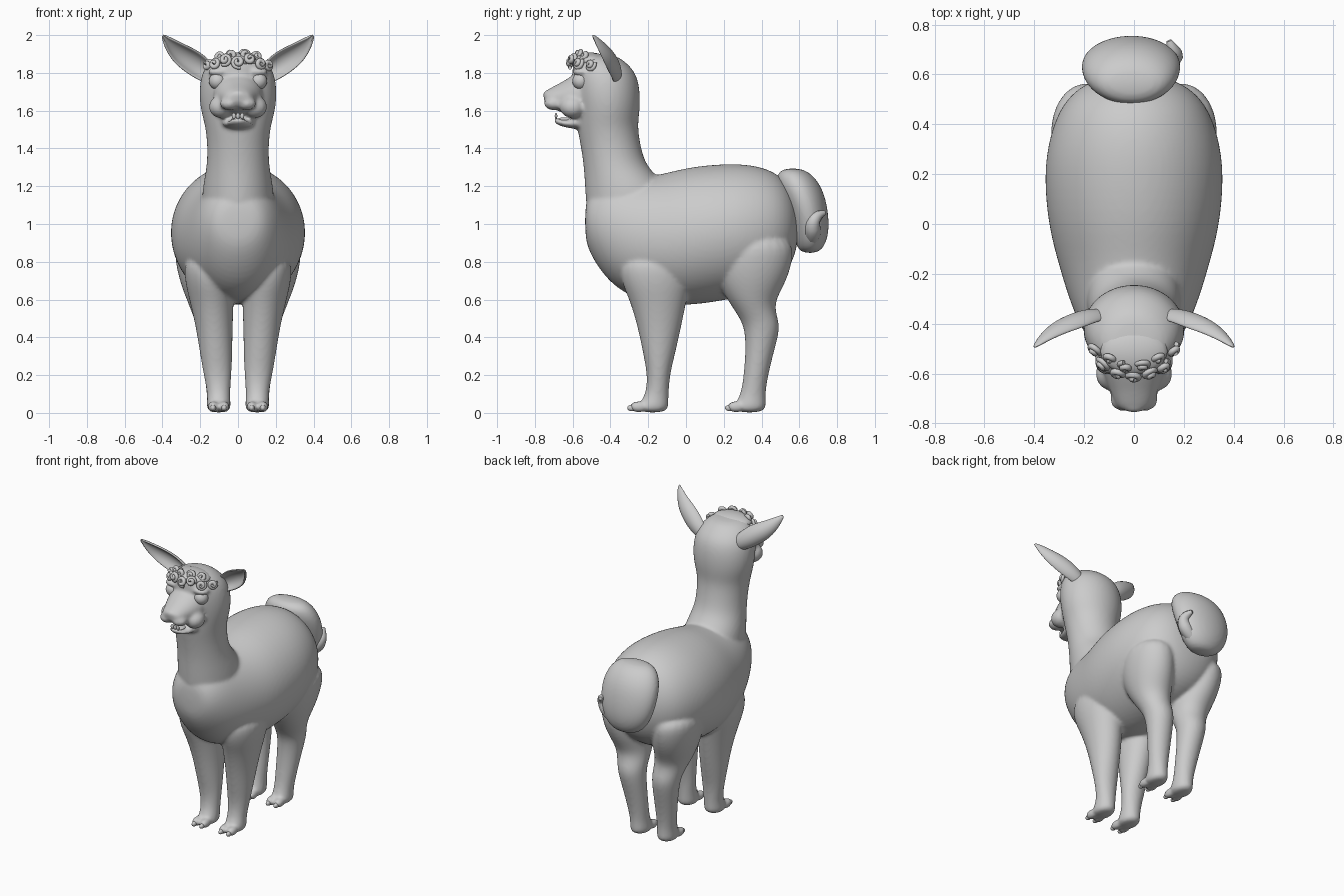
import bpy, bmesh, math
from mathutils import Vector

if "Cube" in bpy.data.objects:
    bpy.data.objects.remove(bpy.data.objects["Cube"])


def finish(name, bm):
    bmesh.ops.recalc_face_normals(bm, faces=bm.faces)
    me = bpy.data.meshes.new(name)
    bm.to_mesh(me)
    bm.free()
    for p in me.polygons:
        p.use_smooth = True
    ob = bpy.data.objects.new(name, me)
    bpy.context.collection.objects.link(ob)
    return ob


def loft(name, axis, rings, side=1, n=20):
    """Rings are (position on axis, low, high, centre x, half width)."""
    bm = bmesh.new()
    loops = []
    for t, lo, hi, xc, hw in rings:
        loop = []
        for k in range(n):
            a = math.tau * k / n
            x = side * xc + hw * math.cos(a)
            o = (lo + hi) / 2 + (hi - lo) / 2 * math.sin(a)
            loop.append(bm.verts.new((x, o, t) if axis == 'z' else (x, t, o)))
        loops.append(loop)
    for a, b in zip(loops, loops[1:]):
        for k in range(n):
            bm.faces.new((a[k], a[(k + 1) % n], b[(k + 1) % n], b[k]))
    bm.faces.new(loops[0])
    bm.faces.new(loops[-1])
    return finish(name, bm)


def ball(name, loc, size):
    bm = bmesh.new()
    bmesh.ops.create_uvsphere(bm, u_segments=20, v_segments=12, radius=1)
    for v in bm.verts:
        v.co = Vector([v.co[i] * size[i] + loc[i] for i in range(3)])
    return finish(name, bm)


def tube(name, pts, radii, bevel):
    cu = bpy.data.curves.new(name, 'CURVE')
    cu.dimensions = '3D'
    cu.bevel_depth = bevel
    cu.bevel_resolution = 3
    cu.use_fill_caps = True
    sp = cu.splines.new('NURBS')
    sp.points.add(len(pts) - 1)
    for p, co, r in zip(sp.points, pts, radii):
        p.co = (*co, 1)
        p.radius = r
    sp.use_endpoint_u = True
    sp.order_u = 3
    ob = bpy.data.objects.new(name, cu)
    bpy.context.collection.objects.link(ob)
    return ob


def fuse(name, parts, voxel, smooth):
    bpy.ops.object.select_all(action='DESELECT')
    for p in parts:
        p.select_set(True)
    ob = bpy.context.view_layer.objects.active = parts[0]
    bpy.ops.object.join()
    ob.name = name
    ob.modifiers.new('round', 'SUBSURF').levels = 2
    ob.modifiers['round'].render_levels = 2
    m = ob.modifiers.new('blend', 'REMESH')
    m.mode = 'VOXEL'
    m.voxel_size = voxel
    m.use_smooth_shade = True
    s = ob.modifiers.new('soften', 'SMOOTH')
    s.factor = 0.5
    s.iterations = smooth
    return ob


# Torso
parts = [loft('torso', 'y', [
    (-.535, .93, 1.1, 0, .08), (-.51, .84, 1.17, 0, .15), (-.42, .70, 1.25, 0, .215),
    (-.3, .61, 1.25, 0, .265), (-.15, .575, 1.26, 0, .31), (0, .56, 1.305, 0, .35),
    (.2, .59, 1.325, 0, .367), (.35, .62, 1.32, 0, .345), (.48, .68, 1.28, 0, .295),
    (.56, .78, 1.19, 0, .21), (.595, .9, 1.08, 0, .1)])]

# Neck and back of the head
parts.append(loft('neck', 'z', [
    (.95, -.52, 0, 0, .2), (1.15, -.535, -.06, 0, .195), (1.25, -.54, -.15, 0, .178),
    (1.32, -.545, -.215, 0, .166), (1.42, -.56, -.24, 0, .164), (1.52, -.58, -.255, 0, .175),
    (1.6, -.585, -.242, 0, .2), (1.7, -.6, -.24, 0, .21), (1.8, -.605, -.26, 0, .195),
    (1.86, -.6, -.32, 0, .155), (1.9, -.58, -.38, 0, .09)]))

# Snout, open jaw, lips and nose
parts.append(loft('snout', 'y', [
    (-.5, 1.56, 1.83, 0, .15), (-.6, 1.57, 1.79, 0, .125), (-.66, 1.59, 1.75, 0, .1),
    (-.71, 1.61, 1.725, 0, .08), (-.755, 1.64, 1.70, 0, .055)]))
parts.append(loft('jaw', 'y', [
    (-.5, 1.49, 1.62, 0, .11), (-.6, 1.505, 1.555, 0, .08),
    (-.66, 1.515, 1.55, 0, .058), (-.7, 1.535, 1.57, 0, .04)]))
parts.append(ball('nose', (0, -.732, 1.685), (.045, .026, .024)))

for s in (1, -1):
    parts.append(ball('lip', (s * .045, -.7, 1.638), (.052, .052, .036)))
    parts.append(ball('cheek', (s * .09, -.6, 1.62), (.065, .07, .06)))
    parts.append(ball('brow', (s * .1, -.555, 1.805), (.06, .045, .025)))
    # Front leg
    parts.append(loft('front_leg', 'z', [
        (.85, -.36, .03, .17, .12), (.7, -.35, .03, .155, .13), (.6, -.3, .005, .14, .118),
        (.45, -.255, -.025, .125, .098), (.3, -.225, -.06, .115, .085),
        (.2, -.205, -.085, .108, .074), (.1, -.212, -.092, .102, .06),
        (.05, -.25, -.092, .102, .064), (0, -.26, -.095, .102, .064)], s))
    # Hind leg
    parts.append(loft('hind_leg', 'z', [
        (.95, .2, .57, .2, .14), (.8, .15, .57, .19, .145), (.68, .17, .525, .17, .135),
        (.58, .23, .465, .15, .115), (.5, .285, .488, .135, .098),
        (.44, .31, .498, .13, .09), (.33, .315, .468, .12, .08), (.2, .305, .435, .11, .07),
        (.1, .29, .42, .104, .06), (.05, .26, .425, .102, .064), (0, .25, .42, .102, .064)], s))
    # Toes
    for y in (-.25, .265):
        for x in (.073, .132):
            parts.append(ball('toe', (s * x, y, .032), (.029, .05, .03)))
fuse('fleece_body', parts, .011, 5)

# Claws
for leg, y in (('front', -.285), ('hind', .232)):
    for s in (1, -1):
        for x in (.073, .132):
            ball(leg + '_claw', (s * x, y, .026), (.015, .026, .017))

# Eyes
for s in (1, -1):
    ball('eye', (s * .108, -.556, 1.757), (.046, .046, .046))

# Teeth and tongue
ball('tongue', (0, -.635, 1.553), (.035, .05, .012))
for x in (-.022, 0, .022):
    ball('tooth', (x, -.688, 1.572), (.011, .007, .016))

# Ears: cupped leaves opening forward
spine = [Vector(p) for p in ((.13, -.345, 1.775), (.19, -.345, 1.82), (.25, -.365, 1.865),
                             (.31, -.395, 1.905), (.36, -.44, 1.95), (.4, -.495, 2.0))]
halves = (.045, .062, .066, .055, .034, .004)
across = Vector((.66, 0, -.75))
for s in (1, -1):
    bm = bmesh.new()
    rows = []
    for c, h in zip(spine, halves):
        row = []
        for j in range(-3, 4):
            a = j / 3 * 1.35
            p = c + across * h * math.sin(a) + Vector((0, -1, 0)) * h * (1 - math.cos(a))
            row.append(bm.verts.new((s * p.x, p.y, p.z)))
        rows.append(row)
    for a, b in zip(rows, rows[1:]):
        for j in range(6):
            bm.faces.new((a[j], a[j + 1], b[j + 1], b[j]))
    ear = finish('ear', bm)
    m = ear.modifiers.new('thick', 'SOLIDIFY')
    m.thickness = .014
    m.offset = 0
    m = ear.modifiers.new('round', 'SUBSURF')
    m.levels = m.render_levels = 2

# Forelock: wool mound and spiral ringlets
ball('forelock', (0, -.51, 1.865), (.135, .095, .043))
curls = [(-.12, -.56, 1.845, .028), (-.065, -.592, 1.868, .03), (0, -.605, 1.855, .032),
         (.06, -.595, 1.872, .028), (.115, -.565, 1.848, .03), (-.035, -.565, 1.893, .026),
         (.035, -.56, 1.895, .026), (-.095, -.53, 1.883, .026), (.095, -.53, 1.885, .026),
         (-.155, -.5, 1.84, .028), (.155, -.5, 1.84, .028)]
for i, (x, y, z, r) in enumerate(curls):
    turn = 1 if i % 2 else -1
    out = Vector((x * 5, -.8, .25)).normalized()
    u = out.cross(Vector((0, 0, 1))).normalized()
    v = out.cross(u)
    pts, radii = [], []
    for k in range(15):
        a = turn * k * math.tau / 9 + i
        q = r * (1 - k / 17)
        pts.append(Vector((x, y, z)) + u * q * math.cos(a) + v * q * math.sin(a) + out * k * .0015)
        radii.append(.6 + .4 * math.sin(math.pi * (k + 2) / 18))
    tube('forelock_curl', pts, radii, .013)

# Tail with a flicked tuft on one side
tail = loft('tail', 'z', [
    (1.295, .53, .6, -.01, .08), (1.27, .475, .665, -.01, .15), (1.19, .48, .725, -.012, .198),
    (1.08, .53, .753, -.012, .205), (.97, .56, .76, -.01, .18), (.89, .58, .74, -.005, .135),
    (.845, .61, .7, 0, .07)])
fuse('tail', [tail], .011, 3)
tube('tail_tuft', [(.06, .67, .9), (.13, .67, .95), (.165, .67, 1.01), (.155, .70, 1.05),
                   (.14, .735, 1.06)], (.9, 1.2, 1, .7, .3), .038)
